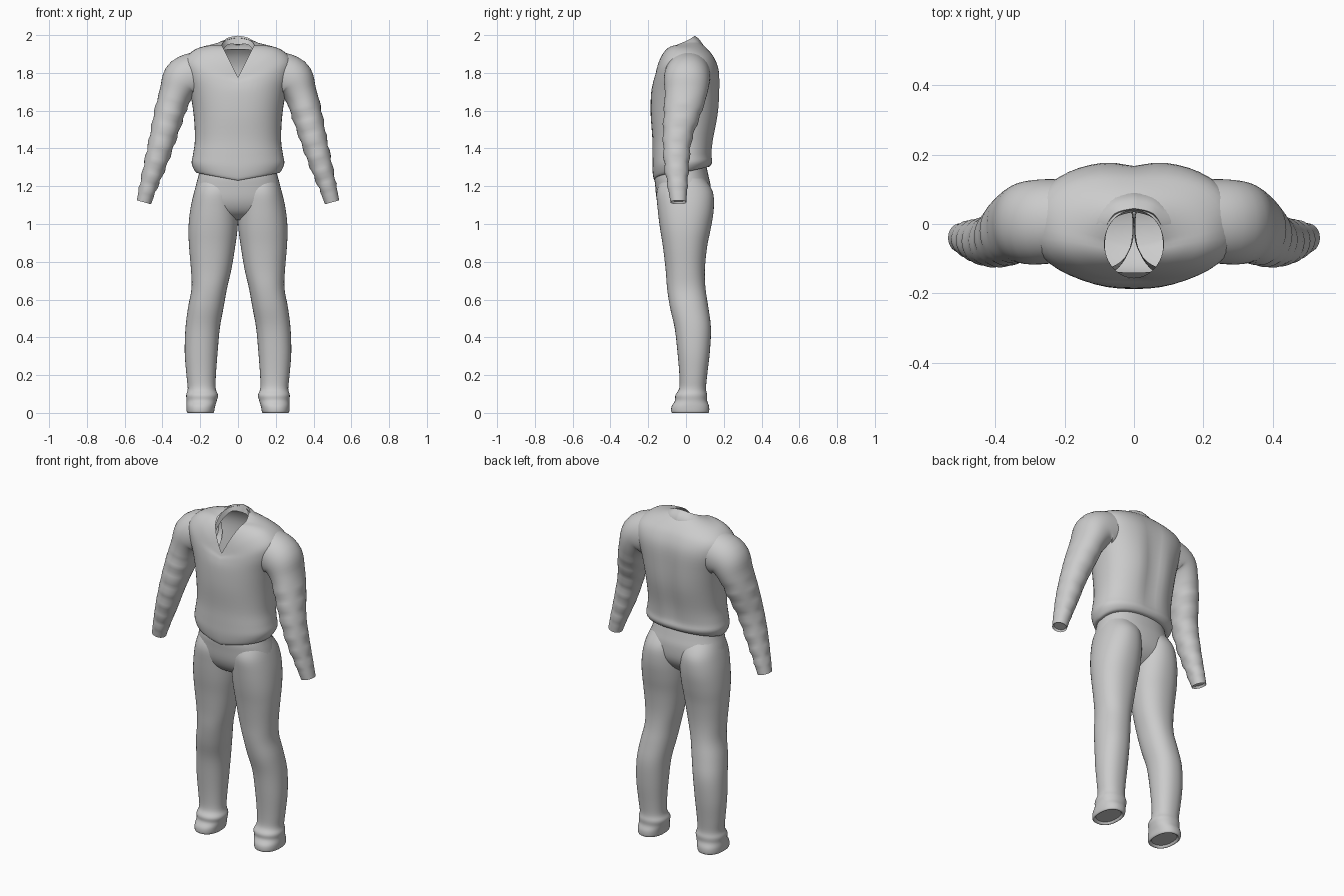
import bpy, bmesh, math
from mathutils import Vector

if "Cube" in bpy.data.objects:
    bpy.data.objects.remove(bpy.data.objects["Cube"])

fabric = bpy.data.materials.new("light_grey_fabric")
fabric.diffuse_color = (0.6, 0.6, 0.6, 1)
fabric.use_nodes = True
fabric.node_tree.nodes["Principled BSDF"].inputs["Base Color"].default_value = fabric.diffuse_color
N = 48


def spline(rows, steps):
    """Catmull-Rom interpolation through rows of numbers."""
    out = []
    for i in range(len(rows) - 1):
        p = [rows[min(max(i + k, 0), len(rows) - 1)] for k in (-1, 0, 1, 2)]
        for s in range(steps):
            t = s / steps
            out.append([0.5 * (2 * b + (c - a) * t + (2 * a - 5 * b + 4 * c - d) * t * t
                               + (3 * b - a - 3 * c + d) * t ** 3) for a, b, c, d in zip(*p)])
    return out + [list(rows[-1])]


def skin(name, rings, closed=True, cap_end=False):
    """Join rings of points into a smooth surface."""
    bm = bmesh.new()
    vs = [[bm.verts.new(p) for p in r] for r in rings]
    n = len(rings[0])
    for r, q in zip(vs, vs[1:]):
        for i in range(n if closed else n - 1):
            j = (i + 1) % n
            bm.faces.new((r[i], r[j], q[j], q[i]))
    if cap_end:
        bm.faces.new(vs[-1])
    bmesh.ops.recalc_face_normals(bm, faces=bm.faces)
    me = bpy.data.meshes.new(name)
    bm.to_mesh(me)
    bm.free()
    me.materials.append(fabric)
    ob = bpy.data.objects.new(name, me)
    bpy.context.collection.objects.link(ob)
    for o in bpy.context.selected_objects:
        o.select_set(False)
    ob.select_set(True)
    bpy.context.view_layer.objects.active = ob
    bpy.ops.object.shade_smooth_by_angle(angle=math.radians(50))
    return ob


def unit(i, e):
    """Point on a unit superellipse."""
    a = 2 * math.pi * i / N
    c, s = math.cos(a), math.sin(a)
    return (math.copysign(abs(c) ** (2 / e), c), math.copysign(abs(s) ** (2 / e), s))


def level_ring(cx, z, rx, front, back, e=2.2, dip=0, rise=0, groove=0):
    """Horizontal ring; dip lowers the front in a V, rise lifts the back."""
    pts = []
    for i in range(N):
        c, s = unit(i, e)
        x, y = cx + rx * c, (front + back) / 2 + (back - front) / 2 * s
        if s < 0:
            dz = -dip * (1 - abs(c))
        else:
            dz = rise * s
            y -= groove * math.exp(-(x / 0.05) ** 2)
        pts.append((x, y, z + dz))
    return pts


# Shirt body: cx, z, half width, front y, back y, squareness, dip, rise, spine groove
body = [
    (0, 1.27, .205, -.155, .10, 2.3, .04, .03, 0),
    (0, 1.275, .225, -.17, .125, 2.3, .04, .03, 0),
    (0, 1.32, .245, -.178, .142, 2.3, .03, .01, .004),
    (0, 1.37, .238, -.178, .14, 2.3, .01, 0, .01),
    (0, 1.45, .228, -.178, .15, 2.3, 0, 0, .016),
    (0, 1.58, .235, -.187, .175, 2.3, 0, 0, .02),
    (0, 1.70, .255, -.185, .182, 2.4, .01, 0, .018),
    (0, 1.80, .285, -.175, .178, 2.5, .06, .01, .012),
    (0, 1.87, .285, -.165, .152, 2.5, .11, .01, .006),
    (0, 1.925, .225, -.16, .115, 2.3, .155, 0, 0),
    (0, 1.945, .15, -.157, .075, 2.1, .17, .015, 0),
    (0, 1.945, .085, -.155, .04, 2.0, .17, .04, 0),
]
skin("shirt_body", [level_ring(*r) for r in spline(body, 4)])

# Collar: crest and outer edge of the folded flap, back centre to front tip
crest = [(0, .045, 1.997), (.055, .03, 1.985), (.085, -.02, 1.955), (.092, -.075, 1.905), (.075, -.125, 1.86)]
edge = [(0, .09, 1.95), (.07, .075, 1.947), (.13, .02, 1.945), (.168, -.06, 1.915), (.165, -.122, 1.868)]
foot = [(0, .035, 1.95), (.05, .02, 1.95), (.078, -.02, 1.92), (.083, -.075, 1.88), (.07, -.125, 1.85)]


def both_sides(pts):
    half = [Vector(p) for p in spline(pts, 5)]
    return [Vector((-p.x, p.y, p.z)) for p in reversed(half[1:])] + half


f, c, e = both_sides(foot), both_sides(crest), both_sides(edge)
mid = [(a + b) / 2 + Vector((0, 0, .008)) for a, b in zip(c, e)]
under = [p - Vector((0, 0, .025)) for p in e]
skin("collar", [f, c, mid, e, under], closed=False)

# Sleeves: centre x, y, z, half width across, half depth
sleeve = [
    (.20, .01, 1.79, .125, .12),
    (.285, .005, 1.765, .117, .122),
    (.33, 0, 1.69, .088, .112),
    (.365, -.02, 1.58, .080, .098),
    (.40, -.045, 1.45, .070, .077),
    (.437, -.05, 1.32, .060, .066),
    (.474, -.045, 1.20, .047, .052),
    (.498, -.04, 1.115, .039, .042),
]


def sleeve_rings(side):
    path = spline(sleeve, 5)
    rings = []
    for k, (x, y, z, a, b) in enumerate(path):
        p, q = path[max(k - 1, 0)], path[min(k + 1, len(path) - 1)]
        tx, tz = q[0] - p[0], q[2] - p[2]
        ln = math.hypot(tx, tz)
        ux, uz = -tz / ln, tx / ln
        # soft cloth folds around the elbow
        fold = .004 * math.sin(k * 1.9 + side) if 12 < k < 32 else 0
        ring = []
        for i in range(N):
            c, s = unit(i, 2.1)
            w = (a + fold * math.cos(3 * i / N * math.tau)) * c
            ring.append((side * (x + ux * w), y + (b + fold) * s, z + uz * w))
        rings.append(ring)
    # turned-in sleeve opening
    centre = sum((Vector(p) for p in rings[-1]), Vector()) / N
    rings.append([centre + (Vector(p) - centre) * .85 + Vector((-side * .004, 0, .012)) for p in rings[-1]])
    return rings


# Trouser seat
seat = [
    (0, 1.34, .19, -.14, .10, 2.3),
    (0, 1.26, .208, -.165, .118, 2.3),
    (0, 1.20, .224, -.163, .13, 2.3),
    (0, 1.12, .238, -.152, .125, 2.3),
    (0, 1.06, .22, -.12, .09, 2.2),
    (0, 1.02, .10, -.06, .04, 2.0),
]
skin("trouser_seat", [level_ring(*r) for r in spline(seat, 4)], cap_end=True)

# Trouser legs: cx, z, half width, front y, back y, squareness
leg = [
    (.105, 1.24, .105, -.13, .10, 2.2),
    (.118, 1.17, .114, -.155, .142, 2.2),
    (.126, 1.08, .126, -.150, .147, 2.2),
    (.132, .98, .130, -.138, .132, 2.2),
    (.137, .88, .122, -.122, .112, 2.2),
    (.142, .76, .107, -.108, .100, 2.2),
    (.152, .66, .094, -.100, .103, 2.2),
    (.170, .56, .094, -.085, .118, 2.2),
    (.187, .45, .091, -.060, .132, 2.2),
    (.195, .32, .087, -.045, .126, 2.2),
    (.195, .20, .078, -.035, .112, 2.2),
    (.192, .13, .074, -.036, .106, 2.2),
    (.190, .095, .084, -.056, .112, 2.2),
    (.192, .065, .080, -.058, .112, 2.2),
    (.197, .035, .076, -.076, .122, 2.3),
    (.199, .006, .072, -.078, .122, 2.3),
    (.199, 0, .064, -.068, .112, 2.3),
    (.199, .012, .056, -.058, .10, 2.3),
]

for side, label in ((1, "left"), (-1, "right")):
    skin(label + "_sleeve", sleeve_rings(side), cap_end=True)
    rings = [level_ring(side * r[0], *r[1:]) for r in spline(leg, 4)]
    skin(label + "_trouser_leg", rings, cap_end=True)
